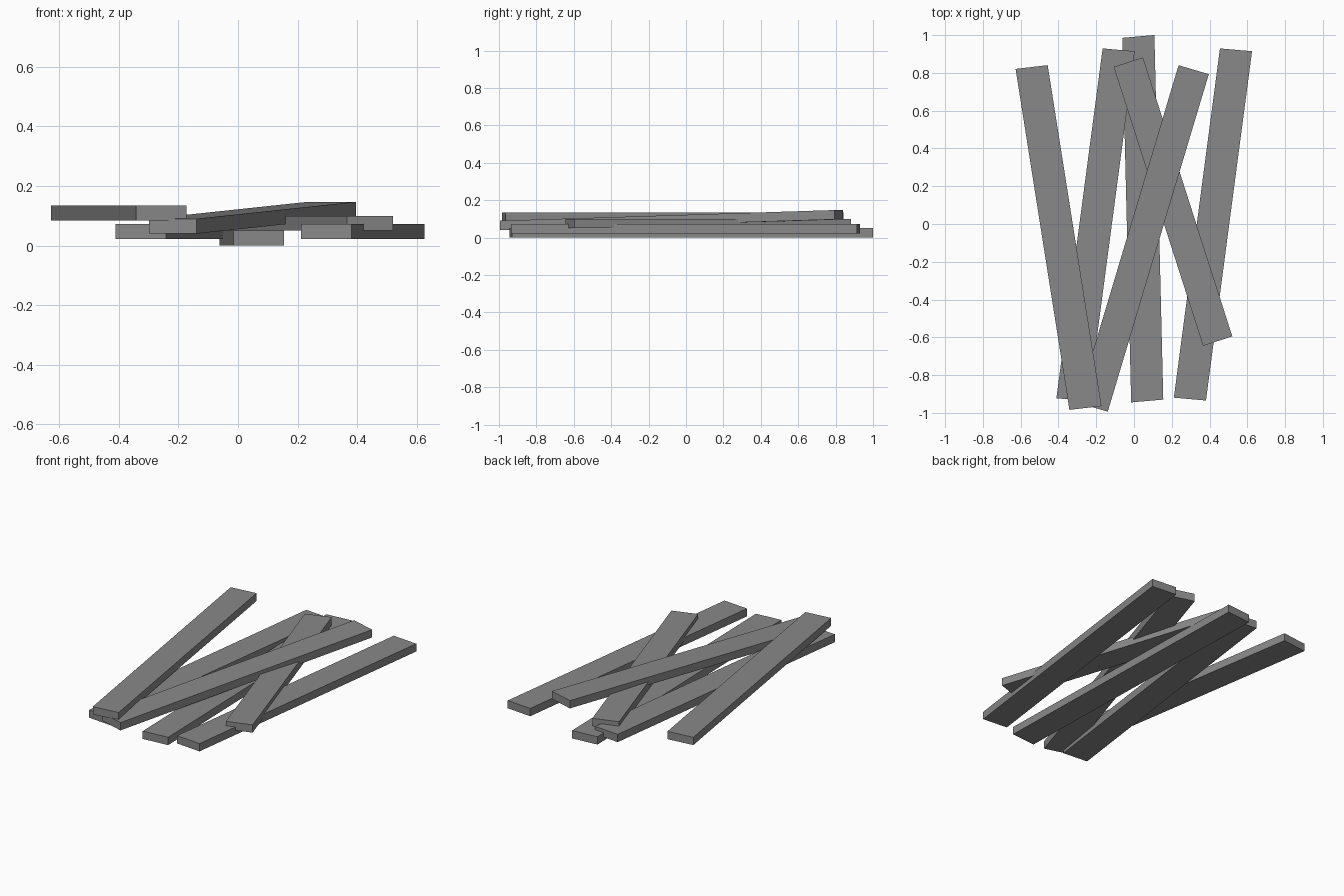
import bpy
import bmesh
from mathutils import Vector

default_cube = bpy.data.objects.get("Cube")
if default_cube:
    bpy.data.objects.remove(default_cube, do_unlink=True)

THICKNESS = 0.05

# Single weathered grey colour shared by every plank
grey = bpy.data.materials.new("plank_grey")
grey.use_nodes = True
colour = (0.25, 0.25, 0.25, 1)
grey.diffuse_color = colour
shader = next(n for n in grey.node_tree.nodes if n.type == "BSDF_PRINCIPLED")
shader.inputs["Base Color"].default_value = colour
shader.inputs["Roughness"].default_value = 0.9


def make_plank(name, front, back, across):
    """Plank from the underside midpoints of its two ends and its end-edge vector."""
    front, back = Vector(front), Vector(back)
    half = Vector((across[0], across[1], 0)) / 2
    bm = bmesh.new()
    corners = [front - half, front + half, back + half, back - half]
    base = bm.faces.new([bm.verts.new(corner) for corner in corners])
    # Extrude the footprint upward to give the plank its thickness
    extruded = bmesh.ops.extrude_face_region(bm, geom=[base])
    top = [item for item in extruded["geom"] if isinstance(item, bmesh.types.BMVert)]
    bmesh.ops.translate(bm, verts=top, vec=(0, 0, THICKNESS))
    bmesh.ops.recalc_face_normals(bm, faces=bm.faces)
    mesh = bpy.data.meshes.new(name)
    bm.to_mesh(mesh)
    bm.free()
    mesh.materials.append(grey)
    plank = bpy.data.objects.new(name, mesh)
    bpy.context.collection.objects.link(plank)
    return plank


# Bottom layer: three planks, lying nearly parallel
make_plank("bottom_middle_plank", (0.07, -0.937, 0), (0.023, 0.993, 0), (0.17, 0.015))
make_plank("bottom_right_plank", (-0.326, -0.93, 0.022), (-0.081, 0.922, 0.022), (0.17, -0.015))
make_plank("bottom_left_plank", (0.296, -0.927, 0.022), (0.54, 0.922, 0.022), (0.17, -0.015))

# Upper layer: short, leaning and topmost planks crossing over
make_plank("short_crossing_plank", (0.443, -0.62, 0.05), (-0.03, 0.857, 0.05), (0.155, 0.05))
make_plank("leaning_plank", (-0.219, -0.97, 0.04), (0.316, 0.817, 0.097), (0.16, -0.047))
make_plank("top_right_plank", (-0.257, -0.974, 0.085), (-0.542, 0.831, 0.085), (0.17, 0.02))
